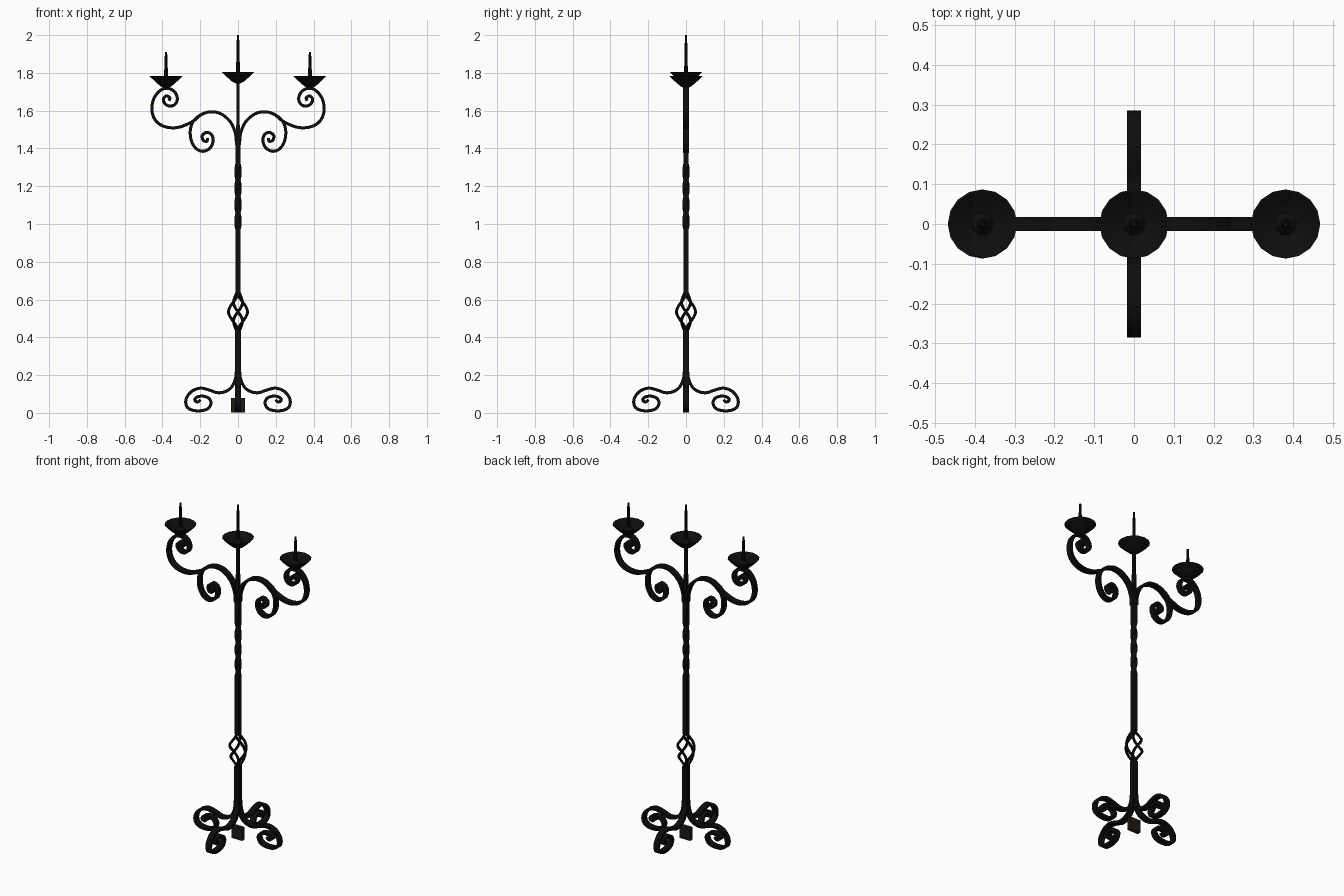
import bpy, bmesh
from math import sin, cos, pi
from mathutils import Vector, Matrix

cube = bpy.data.objects.get("Cube")
if cube:
    bpy.data.objects.remove(cube)


def material(name, rgb):
    m = bpy.data.materials.new(name)
    m.use_nodes = True
    m.diffuse_color = (*rgb, 1)
    m.node_tree.nodes["Principled BSDF"].inputs["Base Color"].default_value = (*rgb, 1)
    return m


IRON = material("black iron", (0.004, 0.004, 0.004))
BROWN = material("dark brown", (0.013, 0.010, 0.006))


def make_object(name, bm, mat=IRON):
    bmesh.ops.recalc_face_normals(bm, faces=bm.faces)
    mesh = bpy.data.meshes.new(name)
    bm.to_mesh(mesh)
    bm.free()
    mesh.materials.append(mat)
    ob = bpy.data.objects.new(name, mesh)
    bpy.context.collection.objects.link(ob)
    bpy.ops.object.select_all(action="DESELECT")
    ob.select_set(True)
    bpy.context.view_layer.objects.active = ob
    bpy.ops.object.shade_smooth_by_angle(angle=pi / 6)
    return ob


def skin(bm, rings):
    """Join equal rings of points into a capped tube."""
    loops = [[bm.verts.new(p) for p in ring] for ring in rings]
    n = len(loops[0])
    for a, b in zip(loops, loops[1:]):
        for i in range(n):
            j = (i + 1) % n
            bm.faces.new((a[i], a[j], b[j], b[i]))
    bm.faces.new(loops[0])
    bm.faces.new(loops[-1])


def smooth_path(points, steps=5):
    """Catmull-Rom curve through flat points."""
    p = [Vector(q) for q in points]
    p = [2 * p[0] - p[1]] + p + [2 * p[-1] - p[-2]]
    out = []
    for a, b, c, d in zip(p, p[1:], p[2:], p[3:]):
        for k in range(steps):
            t = k / steps
            out.append(0.5 * (2 * b + (c - a) * t + (2 * a - 5 * b + 4 * c - d) * t * t
                              + (3 * b - a - 3 * c + d) * t ** 3))
    return out + [p[-2]]


def scroll(name, points, angle, half_width=0.017, half_thick=0.008):
    """Flat iron strip bent along a curve in a vertical plane."""
    path = smooth_path(points)
    rings = []
    for i, c in enumerate(path):
        t = (path[min(i + 1, len(path) - 1)] - path[max(i - 1, 0)]).normalized()
        n = Vector((-t.y, t.x)) * half_thick
        u, v = c + n, c - n
        rings.append([(u.x, -half_width, u.y), (u.x, half_width, u.y),
                      (v.x, half_width, v.y), (v.x, -half_width, v.y)])
    bm = bmesh.new()
    skin(bm, rings)
    bmesh.ops.rotate(bm, verts=bm.verts, matrix=Matrix.Rotation(angle, 3, "Z"))
    return make_object(name, bm)


def square_ring(half, z, angle=0.0):
    r = half * 2 ** 0.5
    return [(r * cos(angle + (k + 0.5) * pi / 2), r * sin(angle + (k + 0.5) * pi / 2), z)
            for k in range(4)]


def turned(name, profile, x=0.0, sides=16):
    """Round part from a radius and height profile."""
    bm = bmesh.new()
    skin(bm, [[(x + r * cos(2 * pi * k / sides), r * sin(2 * pi * k / sides), z)
               for k in range(sides)] for r, z in profile])
    return make_object(name, bm)


# Post: lower bar, then upper bar with a twisted stretch
bm = bmesh.new()
skin(bm, [square_ring(0.015, 0.15), square_ring(0.015, 0.44)])
make_object("lower_post", bm)

bm = bmesh.new()
TWISTS = 32
rings = [square_ring(0.014, 0.63)]
rings += [square_ring(0.014, 0.97 + 0.35 * k / TWISTS, 2 * pi * k / TWISTS)
          for k in range(TWISTS + 1)]
rings += [square_ring(0.013, 1.45), square_ring(0.009, 1.53), square_ring(0.008, 1.77)]
skin(bm, rings)
make_object("upper_post", bm)

# Basket: four bars spiralling around an open middle
bm = bmesh.new()
BARS, STEPS = 4, 20
for b in range(BARS):
    rings = []
    for k in range(STEPS + 1):
        t = k / STEPS
        a = 2 * pi * b / BARS + pi * t
        r = 0.006 + 0.044 * sin(pi * t) ** 1.3
        c = Vector((r * cos(a), r * sin(a), 0.43 + 0.21 * t))
        out, side = Vector((cos(a), sin(a), 0)), Vector((-sin(a), cos(a), 0))
        up = Vector((0, 0, 1))
        q = (side * 0.6 + up * 0.6) if 0.1 < t < 0.9 else side
        q = side - up * 0.7 * sin(pi * t)
        q.normalize()
        rings.append([c + 0.008 * (out * cos(w) + q * sin(w))
                      for w in (2 * pi * s / 6 for s in range(6))])
    skin(bm, rings)
make_object("twisted_basket", bm)

# Scrolled feet
FOOT = [(0.008, 0.23), (0.014, 0.18), (0.035, 0.135), (0.07, 0.112), (0.11, 0.107),
        (0.155, 0.122), (0.2, 0.131), (0.245, 0.114), (0.274, 0.075), (0.272, 0.035),
        (0.24, 0.014), (0.19, 0.012), (0.155, 0.026), (0.143, 0.055), (0.158, 0.08),
        (0.19, 0.089), (0.22, 0.082), (0.229, 0.066), (0.212, 0.058), (0.198, 0.07)]
for i, side in enumerate(("left", "back", "right", "front")):
    scroll(side + "_foot", FOOT, i * pi / 2)

# Branching arms
INNER = [(0.008, 1.42), (0.014, 1.48), (0.04, 1.54), (0.09, 1.583), (0.145, 1.594),
         (0.197, 1.578), (0.238, 1.542), (0.253, 1.49), (0.245, 1.435), (0.22, 1.398),
         (0.185, 1.385), (0.148, 1.402), (0.131, 1.442), (0.142, 1.475), (0.167, 1.485),
         (0.189, 1.468), (0.184, 1.443), (0.165, 1.438), (0.162, 1.455)]
OUTER = [(0.2, 1.575), (0.245, 1.54), (0.32, 1.511), (0.39, 1.516), (0.438, 1.55),
         (0.456, 1.605), (0.445, 1.665), (0.41, 1.708), (0.37, 1.718), (0.336, 1.7),
         (0.321, 1.665), (0.332, 1.635), (0.358, 1.624), (0.385, 1.635), (0.395, 1.66),
         (0.38, 1.678), (0.361, 1.668), (0.366, 1.653)]
for side, angle in (("left", 0), ("right", pi)):
    scroll(side + "_inner_arm", INNER, angle)
    scroll(side + "_outer_arm", OUTER, angle)

# Drip pans and candle spikes
PAN = [(0.014, 0), (0.03, 0.008), (0.06, 0.034), (0.087, 0.061),
       (0.083, 0.061), (0.055, 0.042), (0.03, 0.03)]
for side, x, z, tip in (("left", 0.381, 1.722, 1.91), ("middle", 0, 1.745, 2.0),
                        ("right", -0.381, 1.722, 1.91)):
    turned(side + "_drip_pan", [(r, z + h) for r, h in PAN], x)
    turned(side + "_spike", [(0.03, z + 0.028), (0.013, z + 0.05), (0.01, z + 0.08),
                             (0.006, tip)], x, sides=10)

# Small block between the feet
bm = bmesh.new()
bmesh.ops.create_cube(bm, size=1, matrix=Matrix.Translation((0, 0, 0.04))
                      @ Matrix.Diagonal((0.072, 0.024, 0.075, 1)))
make_object("base_block", bm, BROWN)
